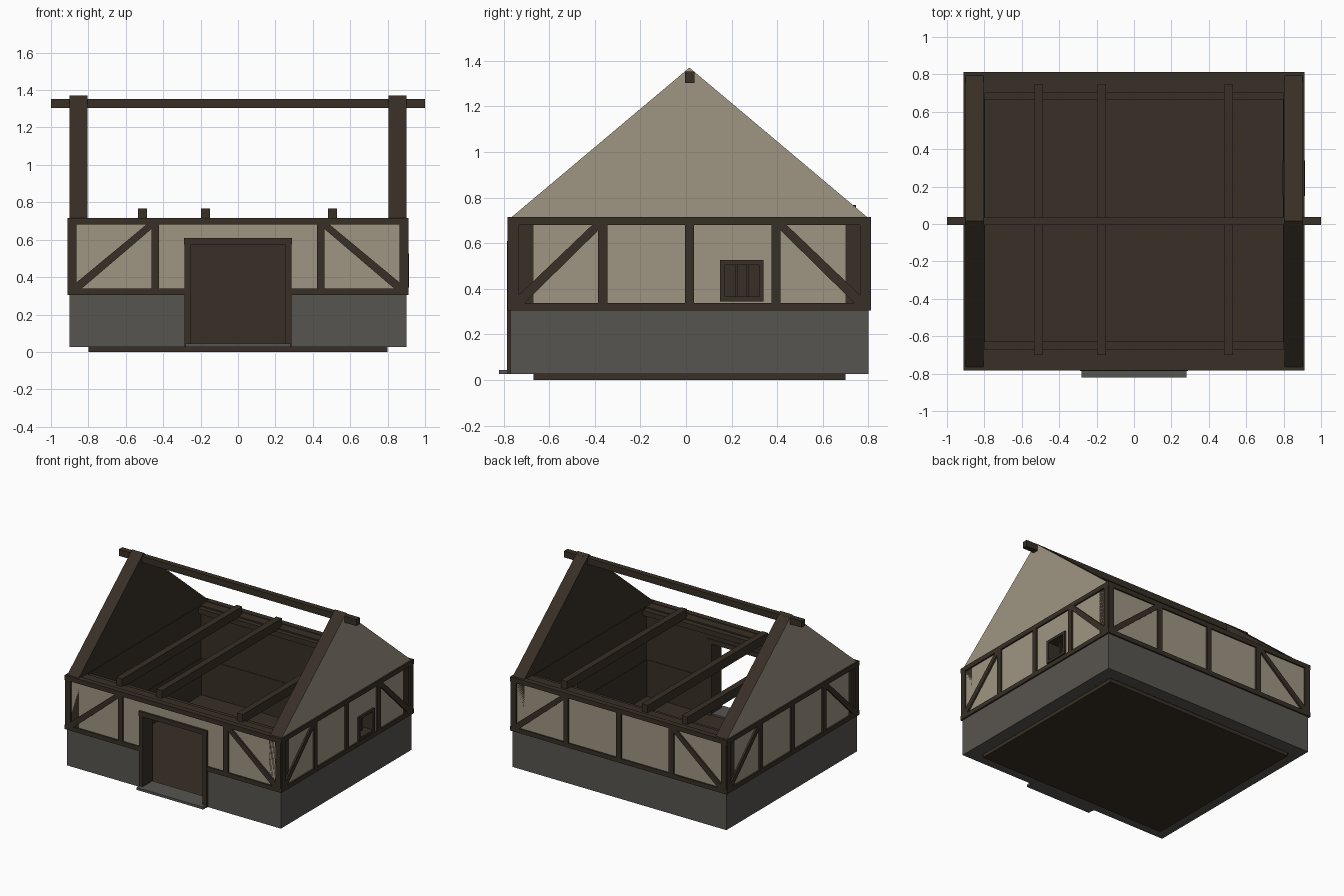
import bpy, bmesh
from mathutils import Vector

if "Cube" in bpy.data.objects:
    bpy.data.objects.remove(bpy.data.objects["Cube"])


def material(name, rgb):
    m = bpy.data.materials.new(name)
    m.diffuse_color = (*rgb, 1)
    m.use_nodes = True
    m.node_tree.nodes["Principled BSDF"].inputs["Base Color"].default_value = m.diffuse_color
    return m


TIMBER = material("dark timber", (0.040, 0.029, 0.019))
PLASTER = material("plaster", (0.345, 0.300, 0.225))
STONE = material("stone", (0.097, 0.090, 0.080))

YC, HX, HY, T = 0.015, 0.90, 0.785, 0.10     # house centre, half sizes, wall thickness


# Wall planes: u runs along the wall, d is the distance outside its face
def front(u, d, z): return Vector((u, YC - HY - d, z))
def back(u, d, z): return Vector((u, YC + HY + d, z))
def right(u, d, z): return Vector((HX + d, YC + u, z))
def left(u, d, z): return Vector((-HX - d, YC + u, z))


def build(name, side, profiles, d0, d1, inner, outer=None):
    """Extrude (u, z) profiles through a wall plane; outward faces may get their own material."""
    out = (side(0, 1, 0) - side(0, 0, 0)).normalized()
    bm = bmesh.new()
    for p in profiles:
        a = [bm.verts.new(side(u, d0, z)) for u, z in p]
        b = [bm.verts.new(side(u, d1, z)) for u, z in p]
        bm.faces.new(a)
        bm.faces.new(b)
        for i in range(len(p)):
            j = (i + 1) % len(p)
            bm.faces.new((a[i], a[j], b[j], b[i]))
    bmesh.ops.recalc_face_normals(bm, faces=bm.faces[:])
    bm.normal_update()
    for f in bm.faces:
        f.material_index = 1 if outer and f.normal.dot(out) > 0.9 else 0
    me = bpy.data.meshes.new(name)
    bm.to_mesh(me)
    bm.free()
    me.materials.append(inner)
    if outer:
        me.materials.append(outer)
    ob = bpy.data.objects.new(name, me)
    bpy.context.collection.objects.link(ob)
    return ob


def rect(u0, u1, z0, z1):
    return [(u0, z0), (u1, z0), (u1, z1), (u0, z1)]


def box(name, x0, x1, y0, y1, z0, z1, mat):
    return build(name, lambda u, d, z: Vector((u, d, z)), [rect(x0, x1, z0, z1)], y0, y1, mat)


def brace(s, u0, u1, w=0.024):
    """Diagonal from the outer foot to the inner head."""
    return [(s * u0, 0.33), (s * u0, 0.33 + w * 1.5), (s * (u1 + w), 0.69), (s * u1, 0.69),
            (s * u1, 0.69 - w * 1.1), (s * (u0 - w), 0.33)]


# Stone plinth with a door gap, stone outside and underneath, timber lining inside
ZB, ZS, ZT = 0.027, 0.31, 0.71
DOOR = 0.27
build("front_plinth", front, [rect(-HX, -DOOR, ZB, ZS), rect(DOOR, HX, ZB, ZS)], -T, 0, STONE)
build("back_plinth", back, [rect(-HX, HX, ZB, ZS)], -T, 0, STONE)
for side, n in ((right, "right"), (left, "left")):
    build(n + "_plinth", side, [rect(-HY, HY, ZB, ZS)], -T, 0, STONE)
    build(n + "_lining", side, [rect(-HY + T, HY - T, ZB, ZS)], -T - 0.004, -T + 0.02, TIMBER)
build("back_lining", back, [rect(-HX + T, HX - T, ZB, ZS)], -T - 0.004, -T + 0.02, TIMBER)
build("front_lining", front, [rect(-HX + T, -DOOR, ZB, ZS), rect(DOOR, HX - T, ZB, ZS)],
      -T - 0.004, -T + 0.02, TIMBER)

# Plaster walls above, with the door and window openings left free
W0, W1, V0, V1 = 0.145, 0.315, 0.355, 0.515
build("front_wall", front, [rect(-HX, -DOOR, ZS, ZT), rect(DOOR, HX, ZS, ZT),
                            rect(-DOOR, DOOR, 0.59, ZT)], -T, 0, TIMBER, PLASTER)
build("back_wall", back, [rect(-HX, HX, ZS, ZT)], -T, 0, TIMBER, PLASTER)
build("left_wall", left, [rect(-HY, HY, ZS, ZT)], -T, 0, TIMBER, PLASTER)
build("right_wall", right, [rect(-HY, W0, ZS, ZT), rect(W1, HY, ZS, ZT),
                            rect(W0, W1, ZS, V0), rect(W0, W1, V1, ZT)], -T, 0, TIMBER, PLASTER)

# Gable triangles with timber edges and backs
for side, n in ((right, "right"), (left, "left")):
    build(n + "_gable", side, [[(-HY, ZT), (HY, ZT), (0, 1.37)]], -0.095, 0.001, TIMBER, PLASTER)

# Timber framing: plates, posts and corner braces
for side, n, h, inner in ((front, "front", HX, (-0.443, 0.443)), (back, "back", HX, (-0.443, 0, 0.443)),
                          (right, "right", HY, (-0.38, 0, 0.38)), (left, "left", HY, (-0.38, 0, 0.38))):
    e = h + 0.012
    parts = [rect(-e, e, 0.68, 0.715)]
    if n == "front":
        parts += [rect(-e, -DOOR, 0.305, 0.338), rect(DOOR, e, 0.305, 0.338)]
    else:
        parts += [rect(-e, e, 0.305, 0.338)]
    parts += [rect(u - 0.02, u + 0.02, 0.32, 0.70) for u in inner]
    for s in (-1, 1):
        parts.append(rect(*sorted((s * (h - 0.037), s * (h + 0.006))), 0.31, 0.71))
        parts.append(brace(s, h - 0.03, inner[-1] + 0.012))
    build(n + "_timber_frame", side, parts, -0.03, 0.012, TIMBER)

# Door frame and stone step
build("door_frame", front, [rect(-0.285, -0.252, ZB, 0.60), rect(0.252, 0.285, ZB, 0.60),
                            rect(-0.288, 0.288, 0.575, 0.61)], -T - 0.005, 0.016, TIMBER)
box("door_step", -0.28, 0.28, -0.82, -0.67, 0.026, 0.044, STONE)

# Window frame and bars
build("window_frame", right, [rect(0.135, 0.155, 0.345, 0.525), rect(0.305, 0.325, 0.345, 0.525),
                              rect(0.135, 0.325, 0.505, 0.525), rect(0.135, 0.325, 0.345, 0.365)],
      -T - 0.005, 0.014, TIMBER)
build("window_bars", right, [rect(u - 0.006, u + 0.006, 0.36, 0.51) for u in (0.205, 0.255)],
      -0.06, -0.045, TIMBER)

# Floor, inner wall plates, tie beams and ridge beam
box("floor", -0.80, 0.80, -0.67, 0.70, 0.0, 0.032, TIMBER)
box("front_inner_plate", -0.80, 0.80, -0.672, -0.628, 0.66, 0.70, TIMBER)
box("back_inner_plate", -0.80, 0.80, 0.665, 0.705, 0.66, 0.70, TIMBER)
for i, x in enumerate((-0.51, -0.175, 0.505)):
    box(f"tie_beam_{i + 1}", x - 0.024, x + 0.024, -0.70, 0.745, 0.70, 0.768, TIMBER)
box("ridge_beam", -1.0, 1.0, -0.005, 0.037, 1.303, 1.352, TIMBER)
